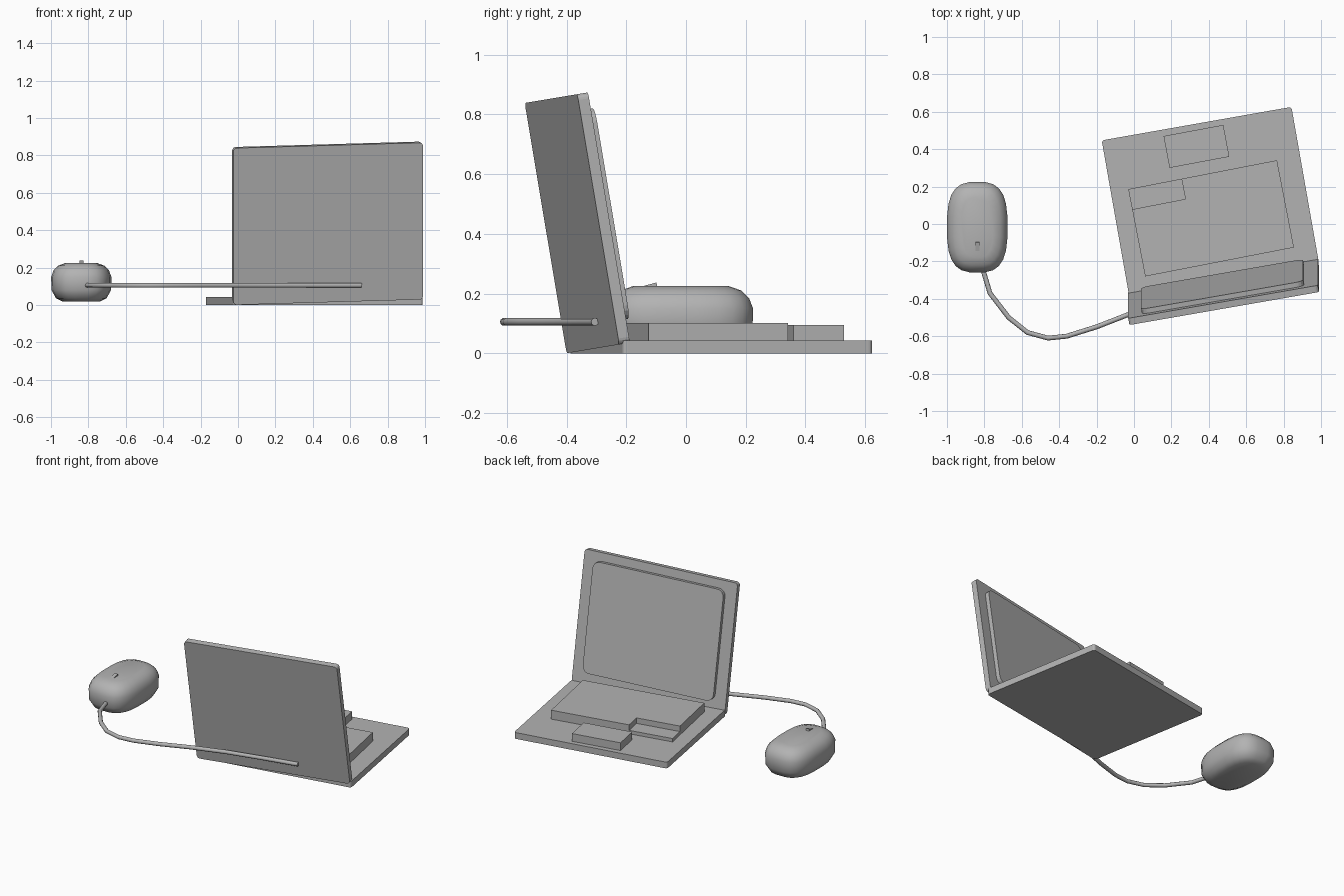
import bpy, bmesh
from math import radians, sin, cos, copysign, pi
from mathutils import Matrix, Vector

cube = bpy.data.objects.get("Cube")
if cube:
    bpy.data.objects.remove(cube, do_unlink=True)

GREY = (0.45, 0.45, 0.45, 1.0)
grey = bpy.data.materials.new("mid grey")
grey.use_nodes = True
grey.diffuse_color = GREY
grey.node_tree.nodes["Principled BSDF"].inputs["Base Color"].default_value = GREY


def finish(name, bm, matrix=Matrix(), smooth=None):
    bm.transform(matrix)
    bmesh.ops.recalc_face_normals(bm, faces=bm.faces[:])
    mesh = bpy.data.meshes.new(name)
    bm.to_mesh(mesh)
    bm.free()
    mesh.materials.append(grey)
    obj = bpy.data.objects.new(name, mesh)
    bpy.context.collection.objects.link(obj)
    if smooth:
        bpy.ops.object.select_all(action="DESELECT")
        bpy.context.view_layer.objects.active = obj
        obj.select_set(True)
        bpy.ops.object.shade_smooth_by_angle(angle=radians(smooth))
    return obj


def prism(name, outline, z0, z1, matrix, radius=0.0):
    """Extrude an outline upwards, optionally rounding its corners."""
    bm = bmesh.new()
    face = bm.faces.new([bm.verts.new((x, y, z0)) for x, y in outline])
    made = bmesh.ops.extrude_face_region(bm, geom=[face])["geom"]
    top = [g for g in made if isinstance(g, bmesh.types.BMVert)]
    bmesh.ops.translate(bm, verts=top, vec=(0, 0, z1 - z0))
    if radius:
        uprights = [e for e in bm.edges
                    if abs(e.verts[0].co.z - e.verts[1].co.z) > 1e-4]
        bmesh.ops.bevel(bm, geom=uprights, offset=radius, segments=4,
                        profile=0.5, affect="EDGES")
    return finish(name, bm, matrix)


def rect(x0, y0, x1, y1):
    return [(x0, y0), (x1, y0), (x1, y1), (x0, y1)]


def place(x, y, turn):
    return Matrix.Translation((x, y, 0)) @ Matrix.Rotation(radians(turn), 4, "Z")


# Laptop base
WIDTH = 1.03
prism("base", rect(0, 0, WIDTH, 0.85), 0, 0.042, place(-0.025, -0.39, 10), 0.015)

# Keyboard block with a notch at one corner
keys = place(0.06, -0.28, 11)
KW, KD = 0.81, 0.475
prism("keyboard_lower", rect(0, 0, KW, KD), 0.03, 0.065, keys)
notched = [(0, 0), (KW, 0), (KW, KD), (0.29, KD), (0.29, KD - 0.11), (0, KD - 0.11)]
prism("keyboard_upper", notched, 0.065, 0.102, keys)

# Touchpad block
prism("touchpad", rect(0, 0, 0.325, 0.173), 0.03, 0.094, place(0.19, 0.30, 10.6))

# Lid and raised screen, leaning back
upright = (Matrix.Translation((-0.025, -0.40, 0)) @ Matrix.Rotation(radians(9.5), 4, "X")
           @ Matrix.Rotation(radians(10), 4, "Z") @ Matrix.Rotation(radians(90), 4, "X"))
prism("lid", rect(0, 0, WIDTH, 0.85), -0.037, 0, upright, 0.02)
prism("screen", rect(0.075, 0.08, WIDTH - 0.075, 0.795), -0.064, -0.03, upright, 0.045)

# Mouse body: stacked rounded rings
LEVELS = [(0.018, 0.62), (0.036, 0.84), (0.08, 0.99), (0.15, 1.0),
          (0.185, 0.92), (0.21, 0.77), (0.225, 0.52)]
SIDES = 24
bm = bmesh.new()
rings = []
for z, s in LEVELS:
    ring = []
    for i in range(SIDES):
        a = 2 * pi * (i + 0.5) / SIDES
        x = copysign(abs(cos(a)) ** 0.68, cos(a)) * 0.162 * s
        y = copysign(abs(sin(a)) ** 0.68, sin(a)) * 0.243 * (0.3 + 0.7 * s)
        ring.append(bm.verts.new((x, y, z)))
    rings.append(ring)
for low, high in zip(rings, rings[1:]):
    for i in range(SIDES):
        j = (i + 1) % SIDES
        bm.faces.new((low[i], low[j], high[j], high[i]))
bm.faces.new(rings[0])
bm.faces.new(rings[-1])
finish("mouse_body", bm, Matrix.Translation((-0.838, -0.017, 0)), 40)

# Mouse wheel: a thin tilted slat
bm = bmesh.new()
bmesh.ops.create_cube(bm, size=1)
bm.transform(Matrix.Diagonal((0.022, 0.11, 0.02, 1)))
finish("mouse_wheel", bm, Matrix.Translation((-0.836, -0.15, 0.213))
       @ Matrix.Rotation(radians(15), 4, "X"))

# Cord from the mouse round to the outside of the lid
path = [(-0.815, -0.22), (-0.77, -0.37), (-0.67, -0.50), (-0.57, -0.58), (-0.46, -0.61),
        (-0.36, -0.60), (-0.20, -0.55), (-0.02, -0.48), (0.2, -0.41), (0.45, -0.35),
        (0.66, -0.305)]
points = [Vector((x, y, 0.105)) for x, y in path]
bm = bmesh.new()
rings = []
for k, p in enumerate(points):
    along = (points[min(k + 1, len(points) - 1)] - points[max(k - 1, 0)]).normalized()
    side = along.cross(Vector((0, 0, 1)))
    rings.append([bm.verts.new(p + 0.013 * (side * cos(a) + Vector((0, 0, sin(a)))))
                  for a in (2 * pi * i / 10 for i in range(10))])
for one, two in zip(rings, rings[1:]):
    for i in range(10):
        j = (i + 1) % 10
        bm.faces.new((one[i], one[j], two[j], two[i]))
bm.faces.new(rings[0])
bm.faces.new(rings[-1])
finish("cord", bm, smooth=50)
